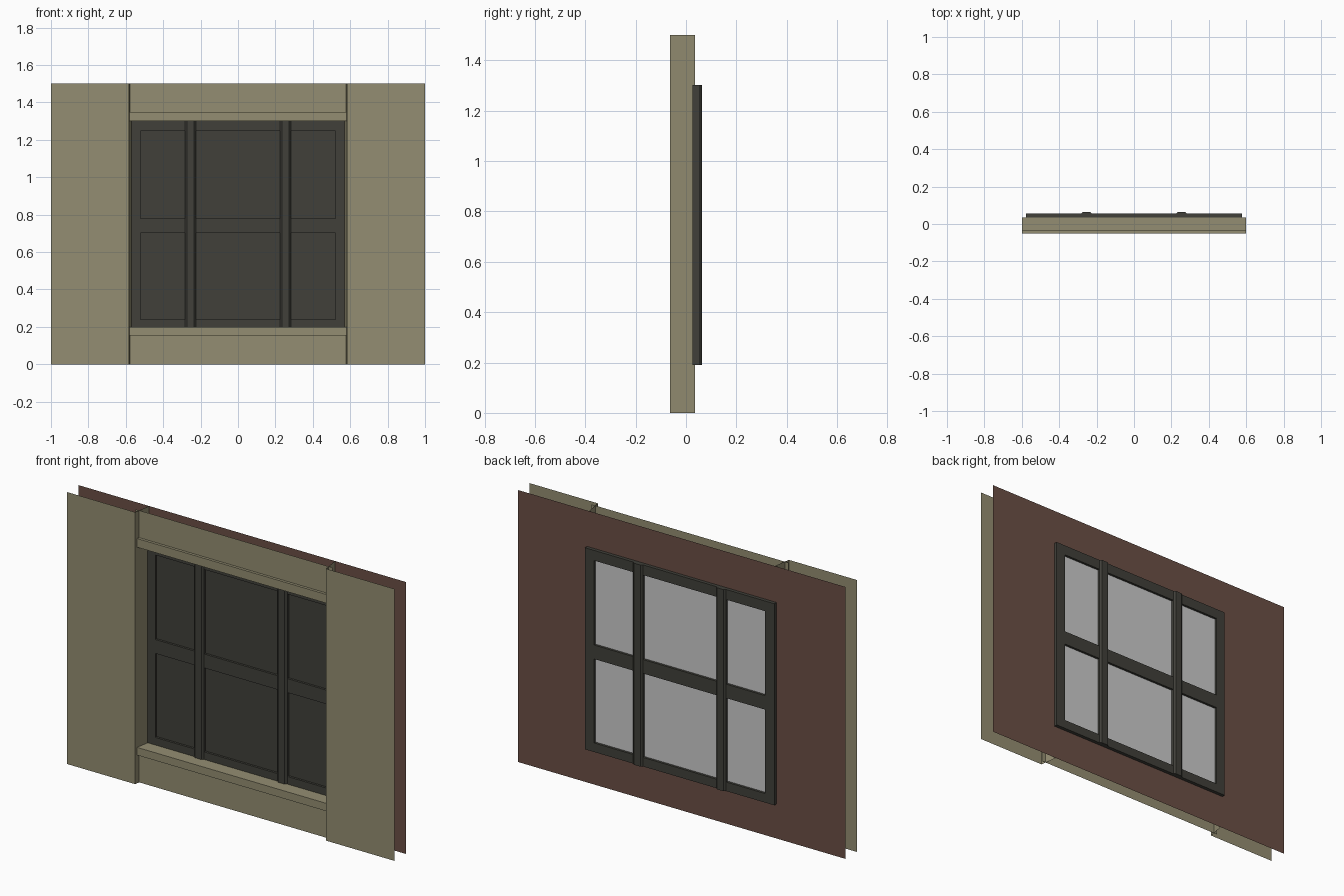
import bpy, bmesh

if "Cube" in bpy.data.objects:
    bpy.data.objects.remove(bpy.data.objects["Cube"])


def mat(name, r, g, b):
    m = bpy.data.materials.new(name)
    m.diffuse_color = (r, g, b, 1)
    m.use_nodes = True
    m.node_tree.nodes["Principled BSDF"].inputs["Base Color"].default_value = m.diffuse_color
    return m


PLASTER = mat("beige_plaster", 0.296, 0.270, 0.168)
OUTER = mat("red_brown_wall", 0.147, 0.078, 0.060)
DARK = mat("dark_frame", 0.052, 0.051, 0.042)
GLASS = mat("pale_glass", 0.60, 0.60, 0.60)


def finish(name, bm, *mats):
    me = bpy.data.meshes.new(name)
    bm.to_mesh(me)
    bm.free()
    for m in mats:
        me.materials.append(m)
    ob = bpy.data.objects.new(name, me)
    bpy.context.collection.objects.link(ob)
    return ob


def sweep(name, profile, start, end, m, closed=False):
    """Extrude a 3D profile given as a function of position along the path."""
    bm = bmesh.new()
    a = [bm.verts.new(p) for p in profile(start)]
    b = [bm.verts.new(p) for p in profile(end)]
    n = len(a)
    for i in range(n if closed else n - 1):
        j = (i + 1) % n
        bm.faces.new((a[i], a[j], b[j], b[i]))
    if closed:
        bm.faces.new(a[::-1])
        bm.faces.new(b)
        bmesh.ops.recalc_face_normals(bm, faces=bm.faces)
    return finish(name, bm, m)


def add_box(bm, x0, x1, y0, y1, z0, z1):
    r = bmesh.ops.create_cube(bm, size=1)
    for v in r["verts"]:
        v.co.x = x0 if v.co.x < 0 else x1
        v.co.y = y0 if v.co.y < 0 else y1
        v.co.z = z0 if v.co.z < 0 else z1


# inner side panels with slanted jamb returns
for side, s in (("left", 1), ("right", -1)):
    pts = [(-1, -0.064), (-0.583, -0.064), (-0.567, 0.035)]
    if s < 0:
        pts = [(-x, y) for x, y in pts[::-1]]
    sweep(side + "_wall_panel", lambda z, p=pts: [(x, y, z) for x, y in p], 0, 1.5, PLASTER)

# header panel with ledge and soffit, and sill with panel below
header = [(-0.035, 1.5), (-0.035, 1.35), (-0.05, 1.35), (-0.05, 1.302), (0.035, 1.302)]
sill = [(0.035, 0.198), (-0.05, 0.198), (-0.05, 0.155), (-0.035, 0.155), (-0.035, 0)]
for name, pts in (("header_panel", header), ("sill_panel", sill)):
    sweep(name, lambda x, p=pts: [(x, y, z) for y, z in p], -0.6, 0.6, PLASTER)

# outer wall sheet with a window opening
bm = bmesh.new()
xs, zs = (-1, -0.55, 0.55, 1), (0, 0.215, 1.28, 1.5)
grid = [[bm.verts.new((x, 0.036, z)) for x in xs] for z in zs]
for i in range(3):
    for j in range(3):
        if (i, j) != (1, 1):
            bm.faces.new((grid[i][j], grid[i + 1][j], grid[i + 1][j + 1], grid[i][j + 1]))
finish("outer_wall", bm, OUTER)

# window frame: stiles and rails
bm = bmesh.new()
F0, F1 = 0.025, 0.055
for x0, x1 in ((-0.578, -0.522), (0.522, 0.578)):
    add_box(bm, x0, x1, F0, F1, 0.19, 1.302)
for z0, z1 in ((0.19, 0.24), (0.703, 0.78), (1.246, 1.302)):
    add_box(bm, -0.522, 0.522, F0, F1, z0, z1)
finish("window_frame", bm, DARK)

# chamfered mullions
sec = [(-0.03, F1), (-0.02, 0.064), (0.02, 0.064), (0.03, F1),
       (0.03, F0), (0.02, 0.016), (-0.02, 0.016), (-0.03, F0)]
for side, cx in (("left", -0.254), ("right", 0.254)):
    sweep(side + "_mullion", lambda z, c=cx: [(c + x, y, z) for x, y in sec],
          0.19, 1.302, DARK, closed=True)

# glass panes: pale outside, dark inside
bm = bmesh.new()
for x0, x1 in ((-0.522, -0.284), (-0.224, 0.224), (0.284, 0.522)):
    for z0, z1 in ((0.24, 0.703), (0.78, 1.246)):
        add_box(bm, x0, x1, 0.037, 0.042, z0, z1)
bm.normal_update()
for f in bm.faces:
    f.material_index = 1 if f.normal.y > 0.5 else 0
finish("window_panes", bm, DARK, GLASS)
